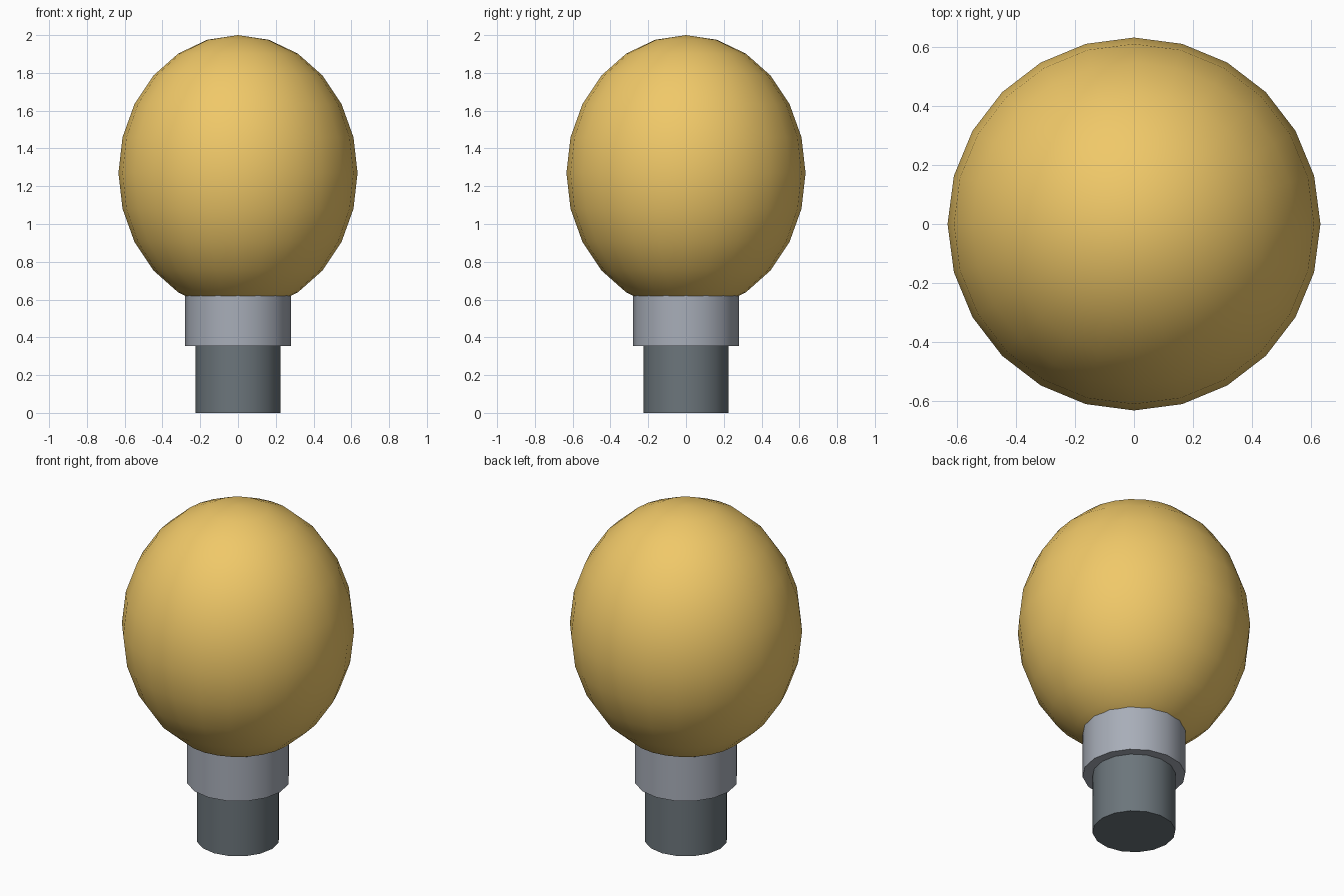
import bpy
import math

if "Cube" in bpy.data.objects:
    bpy.data.objects.remove(bpy.data.objects["Cube"])


def finish(obj, name, color):
    """Name the part, smooth it with sharp rims and give it a colour."""
    obj.name = name
    mat = bpy.data.materials.new(name + "_colour")
    mat.diffuse_color = (*color, 1)
    mat.use_nodes = True
    mat.node_tree.nodes["Principled BSDF"].inputs["Base Color"].default_value = mat.diffuse_color
    obj.data.materials.append(mat)
    bpy.ops.object.transform_apply(location=False, rotation=False, scale=True)
    bpy.ops.object.shade_smooth_by_angle(angle=math.radians(35))


def drum(name, radius, bottom, top, color):
    """Upright 16-sided cylinder between two heights."""
    bpy.ops.mesh.primitive_cylinder_add(vertices=16, radius=radius, depth=top - bottom,
                                        location=(0, 0, (bottom + top) / 2))
    finish(bpy.context.object, name, color)


# Base and the wider collar that holds the bulb
drum("base", 0.226, 0.0, 0.355, (0.15, 0.18, 0.20))
drum("collar", 0.28, 0.355, 0.63, (0.39, 0.42, 0.48))

# Slightly tall globe seated in the collar
bpy.ops.mesh.primitive_uv_sphere_add(segments=24, ring_count=12, radius=1, location=(0, 0, 1.27))
globe = bpy.context.object
globe.scale = (0.633, 0.633, 0.73)
finish(globe, "globe", (0.87, 0.58, 0.14))
